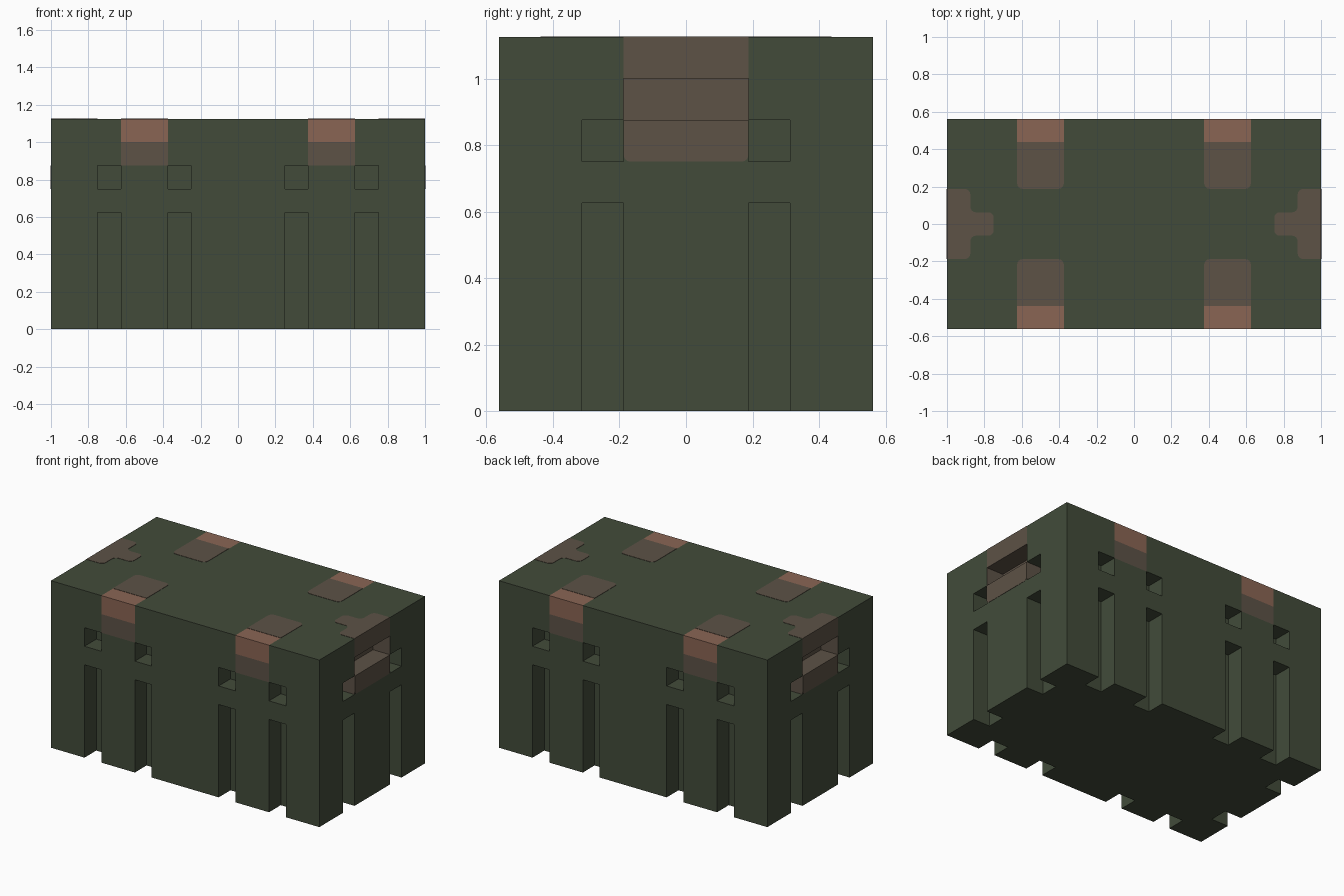
import bpy, bmesh
from mathutils import Vector

if "Cube" in bpy.data.objects:
    bpy.data.objects.remove(bpy.data.objects["Cube"])


def material(name, hex_code):
    rgb = [int(hex_code[i:i + 2], 16) / 255 for i in (0, 2, 4)]
    lin = [c / 12.92 if c < 0.04045 else ((c + 0.055) / 1.055) ** 2.4 for c in rgb]
    m = bpy.data.materials.new(name)
    m.use_nodes = True
    m.diffuse_color = (*lin, 1)
    bsdf = next(n for n in m.node_tree.nodes if n.type == 'BSDF_PRINCIPLED')
    bsdf.inputs["Base Color"].default_value = (*lin, 1)
    bsdf.inputs["Roughness"].default_value = 0.9
    return m


GREEN = material("dark_olive_green", "424B3A")
BROWN = material("worn_brown", "5D5246")
RUST = material("rust_red", "8A6554")


def finish(name, bm, mats):
    mesh = bpy.data.meshes.new(name)
    bm.to_mesh(mesh)
    bm.free()
    ob = bpy.data.objects.new(name, mesh)
    bpy.context.collection.objects.link(ob)
    for m in mats:
        mesh.materials.append(m)
    return ob


# Crate body: a block of square cells with grooves and grip slots carved out
CELL = 0.125
NX, NY, NZ = 16, 9, 9


def solid(i, j, k):
    if not (0 <= i < NX and 0 <= j < NY and 0 <= k < NZ):
        return False
    in_band = k < 5 or k == 6
    a, b = min(i, NX - 1 - i), min(j, NY - 1 - j)
    if b == 0 and a in (2, 5) and in_band:      # long-side grooves
        return False
    if a == 0 and b == 2 and in_band:           # end grooves
        return False
    if a == 0 and b > 2 and k == 7:             # grip slot
        return False
    return True


def colour(c, n):
    x, y, z = abs(c.x), abs(c.y), c.z
    strap = 0.375 < x < 0.625
    if strap and ((y > 0.56 and z > 1) or (n.z > 0.5 and z > 1.12 and y > 0.4375)):
        return 2
    if strap and y > 0.56 and z > 0.875:
        return 1
    if x > 0.99 and y < 0.19 and z > 1:         # beam above the slot
        return 1
    if 0.87 < x < 0.99 and y < 0.19 and 0.75 < z < 1.01:
        return 1                                # slot lining and grip sides
    return 0


bm = bmesh.new()
half = CELL / 2
axes = [Vector(v) for v in ((1, 0, 0), (0, 1, 0), (0, 0, 1))]
for i in range(NX):
    for j in range(NY):
        for k in range(NZ):
            if not solid(i, j, k):
                continue
            centre = Vector((i + .5 - NX / 2, j + .5 - NY / 2, k + .5)) * CELL
            for ax in range(3):
                for s in (1, -1):
                    n = axes[ax] * s
                    if solid(i + int(n.x), j + int(n.y), k + int(n.z)):
                        continue
                    u, v = axes[(ax + 1) % 3], axes[(ax + 2) % 3] * s
                    c = centre + n * half
                    f = bm.faces.new([bm.verts.new(c + (u * p + v * q) * half)
                                      for p, q in ((-1, -1), (1, -1), (1, 1), (-1, 1))])
                    f.material_index = colour(c, n)
bmesh.ops.remove_doubles(bm, verts=bm.verts, dist=0.001)
bmesh.ops.dissolve_limit(bm, angle_limit=0.01, verts=bm.verts, edges=bm.edges,
                         delimit={'MATERIAL'})
finish("crate_body", bm, (GREEN, BROWN, RUST))


def plate(name, outline, square, normal, radius, mirror_y):
    """Thin painted plate with rounded corners, mirrored left to right."""
    bm = bmesh.new()
    face = bm.faces.new([bm.verts.new(p) for p in outline])
    corners = [v for v in face.verts if not square(v.co)]
    bmesh.ops.bevel(bm, geom=corners, offset=radius, segments=4, profile=0.5,
                    affect='VERTICES')
    ext = bmesh.ops.extrude_face_region(bm, geom=bm.faces[:], use_keep_orig=True)
    top = [g for g in ext["geom"] if isinstance(g, bmesh.types.BMVert)]
    bmesh.ops.translate(bm, verts=top, vec=Vector(normal) * 0.002)
    bmesh.ops.recalc_face_normals(bm, faces=bm.faces)
    ob = finish(name, bm, (BROWN,))
    mod = ob.modifiers.new("mirror", 'MIRROR')
    mod.use_axis = (True, mirror_y, False)
    mod.use_mirror_merge = False


TOP = NZ * CELL

# Strap tails on the lid
plate("lid_straps",
      [(x, y, TOP) for x, y in ((.375, .4375), (.375, .1875), (.625, .1875), (.625, .4375))],
      lambda p: p.y > 0.4, (0, 0, 1), 0.03, True)

# Stepped worn patches at the lid ends
side = [(1, .1875), (.875, .1875), (.875, .0625), (.75, .0625)]
plate("lid_end_patches",
      [(x, y, TOP) for x, y in side] + [(x, -y, TOP) for x, y in reversed(side)],
      lambda p: p.x > 0.99, (0, 0, 1), 0.03, False)

# Grip faces below the slots
plate("grip_faces",
      [(1, y, z) for y, z in ((-.1875, .875), (-.1875, .75), (.1875, .75), (.1875, .875))],
      lambda p: p.z > 0.8, (1, 0, 0), 0.02, False)
